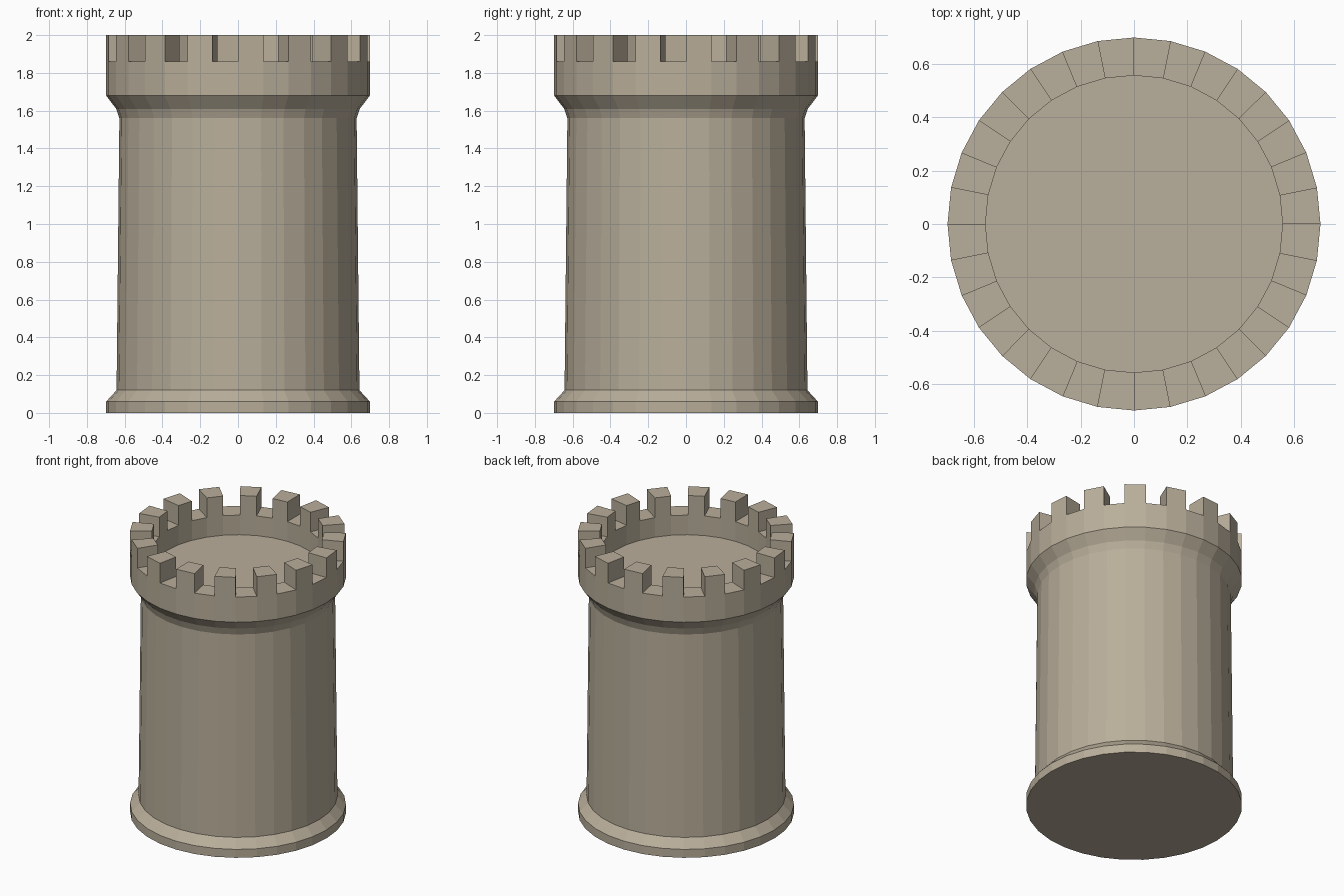
import bpy, bmesh, math

if "Cube" in bpy.data.objects:
    bpy.data.objects.remove(bpy.data.objects["Cube"])

SIDES = 32
RIM_OUT, RIM_IN = 0.698, 0.556
RIM_Z, FLOOR_Z, TOP_Z = 1.86, 1.72, 2.0

stone = bpy.data.materials.new("warm grey stone")
stone.diffuse_color = (0.485, 0.424, 0.325, 1)
stone.use_nodes = True
stone.node_tree.nodes["Principled BSDF"].inputs["Base Color"].default_value = stone.diffuse_color


def ring(bm, radius, z):
    step = 2 * math.pi / SIDES
    return [bm.verts.new((radius * math.cos(i * step), radius * math.sin(i * step), z))
            for i in range(SIDES)]


def bridge(bm, low, high):
    """Join two rings with one quad per side."""
    return [bm.faces.new((low[i], low[(i + 1) % SIDES], high[(i + 1) % SIDES], high[i]))
            for i in range(SIDES)]


def build(name, bm):
    bmesh.ops.recalc_face_normals(bm, faces=bm.faces[:])
    mesh = bpy.data.meshes.new(name)
    bm.to_mesh(mesh)
    bm.free()
    mesh.materials.append(stone)
    obj = bpy.data.objects.new(name, mesh)
    bpy.context.collection.objects.link(obj)
    return obj


# Tower: foot, tapered wall, flared collar, rim, sunken roof floor
profile = [(RIM_OUT, 0), (RIM_OUT, 0.06), (0.643, 0.12), (0.628, 1.56),
           (0.645, 1.61), (RIM_OUT, 1.68), (RIM_OUT, RIM_Z),
           (RIM_IN, RIM_Z), (RIM_IN, FLOOR_Z)]
bm = bmesh.new()
rings = [ring(bm, r, z) for r, z in profile]
bands = [bridge(bm, a, b) for a, b in zip(rings, rings[1:])]
bm.faces.new(rings[0][::-1])
bm.faces.new(rings[-1])

# Battlements: raise every second face of the flat rim
bmesh.ops.recalc_face_normals(bm, faces=bm.faces[:])
raised = bmesh.ops.extrude_discrete_faces(bm, faces=bands[6][::2])["faces"]
tops = {v for f in raised for v in f.verts}
for v in tops:
    v.co.z = TOP_Z
build("castle_tower", bm)
